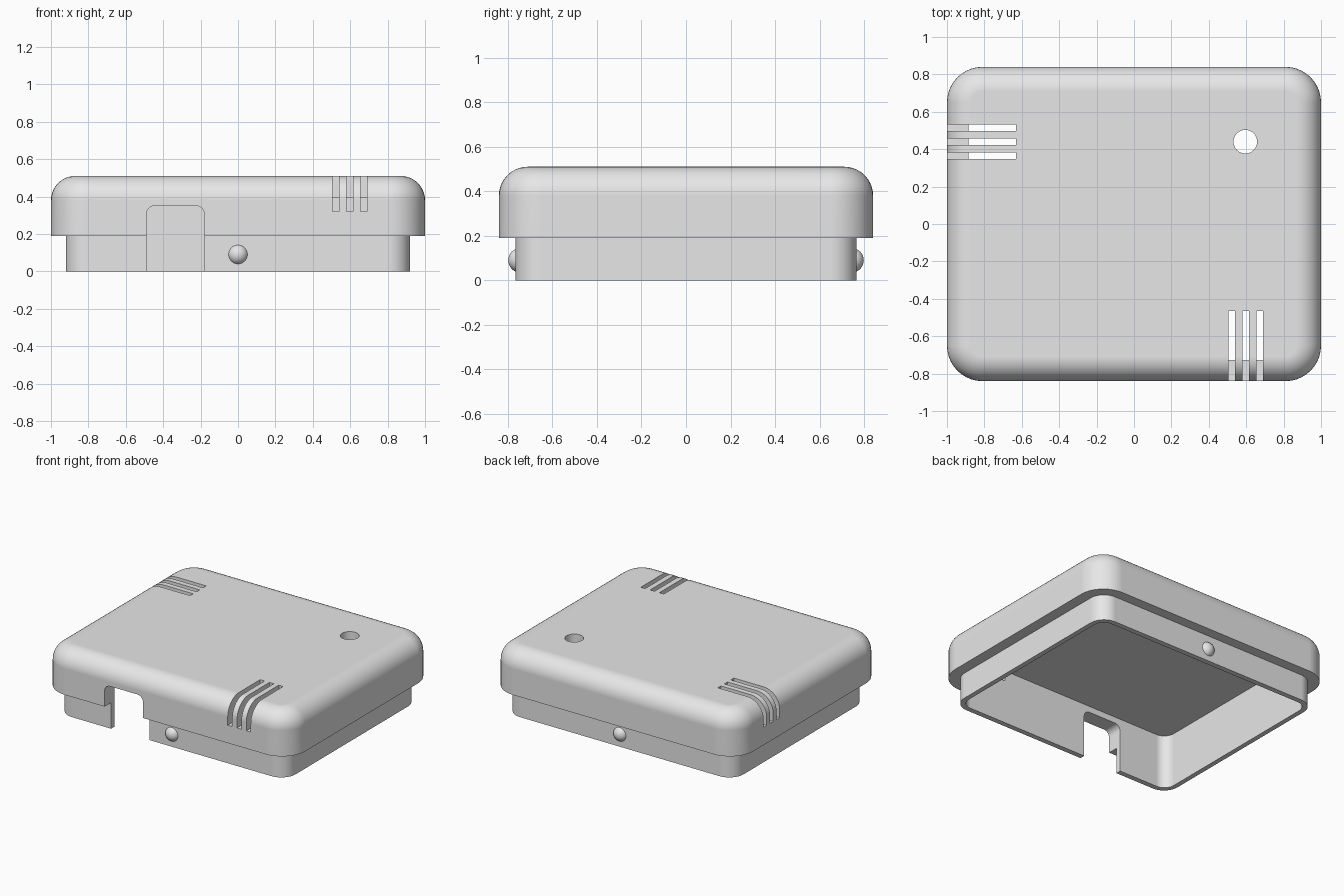
import bpy, bmesh, math
from mathutils import Matrix, Vector

default = bpy.data.objects.get("Cube")
if default:
    bpy.data.objects.remove(default, do_unlink=True)

grey = bpy.data.materials.new("plain_grey")
grey.use_nodes = True
GREY = (0.8, 0.8, 0.8, 1)
grey.diffuse_color = GREY
grey.node_tree.nodes["Principled BSDF"].inputs["Base Color"].default_value = GREY


def to_object(name, bm):
    bmesh.ops.recalc_face_normals(bm, faces=bm.faces)
    mesh = bpy.data.meshes.new(name)
    bm.to_mesh(mesh)
    bm.free()
    mesh.materials.append(grey)
    obj = bpy.data.objects.new(name, mesh)
    bpy.context.collection.objects.link(obj)
    return obj


def outline(hx, hy, r, seg=10):
    """Rounded rectangle, anticlockwise."""
    pts = []
    for k, (sx, sy) in enumerate([(1, 1), (-1, 1), (-1, -1), (1, -1)]):
        for i in range(seg + 1):
            a = math.pi / 2 * (k + i / seg)
            pts.append((sx * (hx - r) + r * math.cos(a),
                        sy * (hy - r) + r * math.sin(a)))
    return pts


def rounded_block(name, hx, hy, r, z0, z1, fillet=0, seg=10, matrix=None):
    """Rounded slab, with an optional fillet around its top edge."""
    levels = [(z0, 0)]
    if fillet:
        for i in range(seg + 1):
            a = math.pi / 2 * i / seg
            levels.append((z1 - fillet * (1 - math.sin(a)),
                           fillet * (1 - math.cos(a))))
    else:
        levels.append((z1, 0))
    bm = bmesh.new()
    rings = [[bm.verts.new((x, y, z)) for x, y in outline(hx - t, hy - t, r - t)]
             for z, t in levels]
    n = len(rings[0])
    for low, high in zip(rings, rings[1:]):
        for i in range(n):
            j = (i + 1) % n
            bm.faces.new((low[i], low[j], high[j], high[i]))
    bm.faces.new(rings[0][::-1])
    bm.faces.new(rings[-1])
    if matrix:
        bm.transform(matrix)
    return to_object(name, bm)


def box(name, lo, hi):
    lo, hi = Vector(lo), Vector(hi)
    bm = bmesh.new()
    bmesh.ops.create_cube(bm, size=1, matrix=Matrix.Translation((lo + hi) / 2)
                          @ Matrix.Diagonal((*(hi - lo), 1)))
    return to_object(name, bm)


def apply_modifier(obj, mod):
    bpy.context.view_layer.objects.active = obj
    bpy.ops.object.modifier_apply(modifier=mod.name)


def cut(obj, cutters):
    for c in cutters:
        mod = obj.modifiers.new("cut", "BOOLEAN")
        mod.operation = "DIFFERENCE"
        mod.solver = "EXACT"
        mod.object = c
        apply_modifier(obj, mod)


def smooth(obj):
    bpy.ops.object.select_all(action="DESELECT")
    obj.select_set(True)
    bpy.context.view_layer.objects.active = obj
    bpy.ops.object.shade_smooth_by_angle(angle=math.radians(30))
    mod = obj.modifiers.new("even_normals", "WEIGHTED_NORMAL")
    mod.keep_sharp = True


# Outer cover and the narrower rim below it
cover = rounded_block("cover", 1, 0.84, 0.19, 0.19, 0.51, fillet=0.13)
rim = rounded_block("rim", 0.92, 0.765, 0.115, 0, 0.19)

# Hollow inside, open at the bottom
cavity = rounded_block("cavity_cutter", 0.885, 0.727, 0.08, -0.1, 0.395)

# Cable notch through the front wall
turn = Matrix.Translation((-0.335, -0.8, 0.15)) @ Matrix.Rotation(math.pi / 2, 4, "X")
notch = rounded_block("notch_cutter", 0.155, 0.2, 0.045, -0.15, 0.15, matrix=turn)

# Vent slots wrapping over the front and side edges
slots = []
for i in range(3):
    x = 0.505 + 0.075 * i
    slots.append(box("front_slot_cutter", (x, -1, 0.32), (x + 0.036, -0.465, 0.7)))
    y = 0.347 + 0.075 * i
    slots.append(box("side_slot_cutter", (-1.2, y, 0.32), (-0.63, y + 0.036, 0.7)))

# Round hole in the top
bm = bmesh.new()
bmesh.ops.create_cone(bm, cap_ends=True, segments=32, radius1=0.063, radius2=0.063,
                      depth=0.5, matrix=Matrix.Translation((0.595, 0.44, 0.5)))
hole = to_object("hole_cutter", bm)

cut(cover, [cavity, notch, hole] + slots)
cut(rim, [cavity, notch])
for c in [cavity, notch, hole] + slots:
    bpy.data.objects.remove(c, do_unlink=True)

# Domed snap bumps on the front and back of the rim
bumps = []
for name, side in (("front_bump", -1), ("back_bump", 1)):
    bm = bmesh.new()
    bmesh.ops.create_uvsphere(bm, u_segments=32, v_segments=16, radius=0.055,
                              matrix=Matrix.Translation((0, side * 0.743, 0.09)))
    bmesh.ops.bisect_plane(bm, geom=bm.verts[:] + bm.edges[:] + bm.faces[:],
                           plane_co=(0, side * 0.755, 0), plane_no=(0, side, 0),
                           clear_inner=True)
    bmesh.ops.holes_fill(bm, edges=[e for e in bm.edges if e.is_boundary])
    bumps.append(to_object(name, bm))

for obj in [cover, rim] + bumps:
    smooth(obj)
